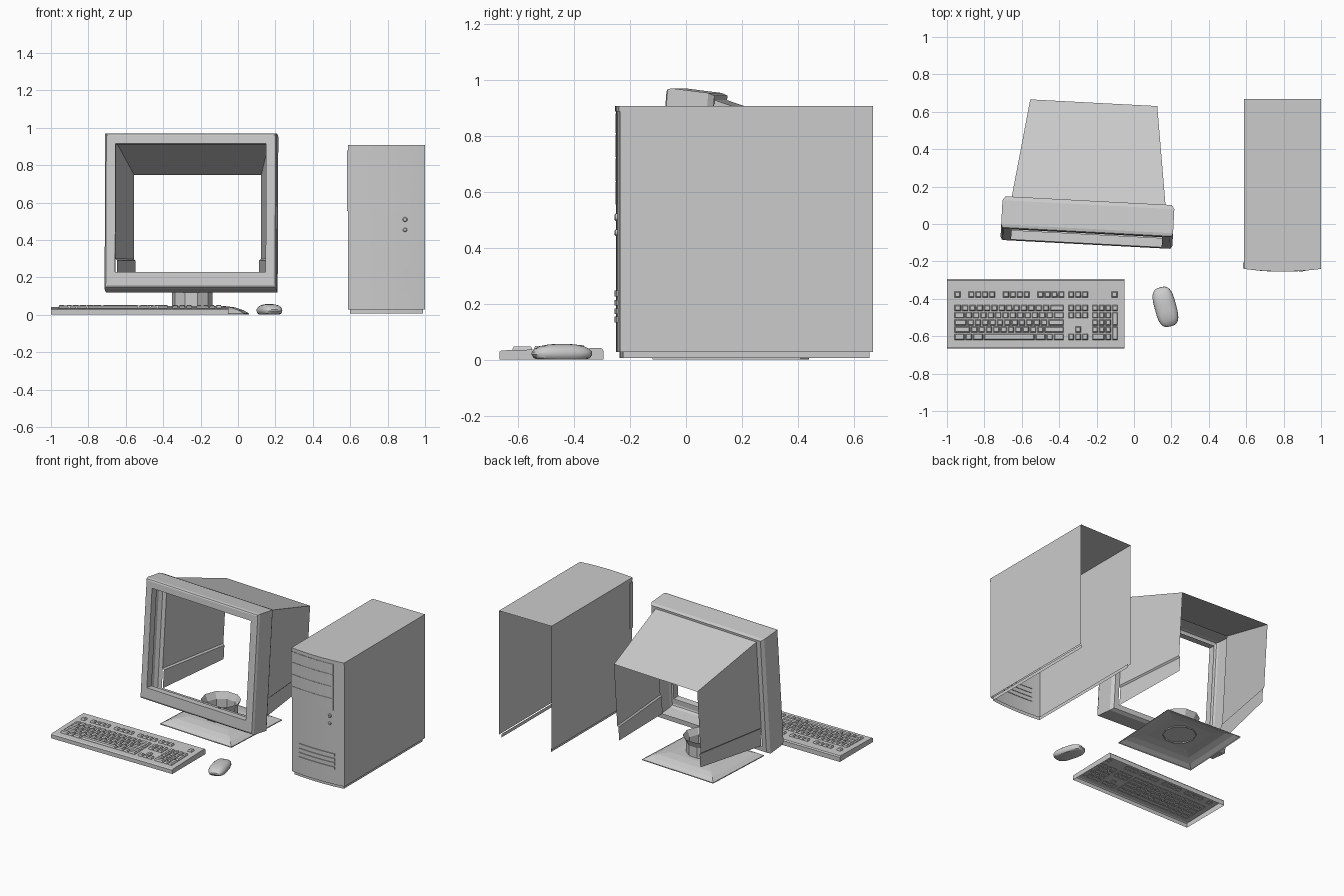
import bpy, bmesh
from math import sin, cos, pi, radians
from mathutils import Matrix, Vector

if "Cube" in bpy.data.objects:
    bpy.data.objects.remove(bpy.data.objects["Cube"])


def finish(name, bm, matrix=None, smooth=False):
    bmesh.ops.recalc_face_normals(bm, faces=bm.faces)
    me = bpy.data.meshes.new(name)
    bm.to_mesh(me)
    bm.free()
    ob = bpy.data.objects.new(name, me)
    bpy.context.collection.objects.link(ob)
    if matrix:
        ob.matrix_world = matrix
    if smooth:
        bpy.ops.object.select_all(action='DESELECT')
        ob.select_set(True)
        bpy.context.view_layer.objects.active = ob
        bpy.ops.object.shade_smooth_by_angle(angle=radians(35))
    return ob


def loft(bm, rings, closed=True, cap0=False, cap1=False):
    """Skin a series of point rings with quads."""
    vs = [[bm.verts.new(p) for p in r] for r in rings]
    n = len(vs[0])
    for a, b in zip(vs, vs[1:]):
        for i in range(n if closed else n - 1):
            j = (i + 1) % n
            bm.faces.new((a[i], a[j], b[j], b[i]))
    if cap0:
        bm.faces.new(vs[0])
    if cap1:
        bm.faces.new(vs[-1])


def circle(r, z, n, sx=1.0, sy=1.0, power=1.0):
    pts = []
    for i in range(n):
        c, s = cos(2 * pi * i / n), sin(2 * pi * i / n)
        c = abs(c) ** power * (1 if c > 0 else -1)
        s = abs(s) ** power * (1 if s > 0 else -1)
        pts.append((r * sx * c, r * sy * s, z))
    return pts


# ---- Monitor: turned slightly and tilted back, everything in its own frame
mon = (Matrix.Translation((-0.255, -0.11, 0.15))
       @ Matrix.Rotation(radians(-3), 4, 'Z') @ Matrix.Rotation(radians(-4.5), 4, 'X'))


def frame(u, w0, w1, v):
    return [(-u, v, w0), (u, v, w0), (u, v, w1), (-u, v, w1)]


# bezel ring: back lip, outer wall, rounded front edge, screen opening
bm = bmesh.new()
loft(bm, [frame(0.412, 0.03, 0.795, 0.172), frame(0.445, -0.005, 0.81, 0.172),
          frame(0.46, -0.018, 0.818, 0.15), frame(0.46, -0.01, 0.824, 0.02),
          frame(0.453, 0.0, 0.82, 0.004), frame(0.445, 0.01, 0.812, 0.0),
          frame(0.403, 0.08, 0.768, 0.0), frame(0.403, 0.08, 0.768, 0.05)])
finish("monitor_bezel", bm, mon)

# rear housing: open-backed hood with inset lower side panels
bm = bmesh.new()


def hood(u, low, top, v):
    return [(-u, v, low), (-u, v, top), (u, v, top), (u, v, low)]


loft(bm, [hood(0.412, 0.165, 0.795, 0.17), hood(0.34, 0.206, 0.656, 0.71)], closed=False)
for s in (-1, 1):
    loft(bm, [[(s * 0.412, 0.17, 0.165), (s * 0.402, 0.17, 0.155), (s * 0.402, 0.17, 0.03)],
              [(s * 0.34, 0.71, 0.206), (s * 0.331, 0.71, 0.196), (s * 0.331, 0.71, 0.10)]],
         closed=False)
finish("monitor_housing", bm, mon)

# stand: domed foot and flared ten-sided swivel cup
foot = Matrix.Translation((-0.245, 0.16, 0)) @ Matrix.Rotation(radians(-3), 4, 'Z')


def slab(inset, z):
    x, y = 0.29 - inset, 0.265 - inset
    return [(-x, -y, z), (x, -y, z), (x, y, z), (-x, y, z)]


bm = bmesh.new()
loft(bm, [slab(0, 0.002), slab(0, 0.008), slab(0.03, 0.026), slab(0.07, 0.04), slab(0.13, 0.048)],
     cap1=True)
finish("monitor_foot", bm, foot)
bm = bmesh.new()
loft(bm, [circle(0.108, 0.04, 10), circle(0.108, 0.12, 10), circle(0.13, 0.165, 10)])
finish("swivel_cup", bm, foot)

# ---- Tower case: bowed front, open back and underside
X0, X1 = 0.588, 1.0


def bow(x):
    t = (x - 0.794) / 0.206
    return -0.249 + 0.014 * t * t


def outline(z, inset=0.0):
    xs = [X0 + inset + (X1 - X0 - 2 * inset) * i / 10 for i in range(11)]
    return ([(xs[0], 0.667 - inset, z)] + [(x, bow(x) + inset, z) for x in xs]
            + [(xs[-1], 0.667 - inset, z)])


bm = bmesh.new()
loft(bm, [outline(0.03), outline(0.908)], closed=False, cap1=True)
finish("tower_case", bm)
bm = bmesh.new()
loft(bm, [outline(0.008, 0.012), outline(0.032, 0.012)], closed=False)
finish("tower_plinth", bm)


def front_strip(bm, x0, x1, z0, z1, d, n=6):
    """Raised strip that follows the bowed front."""
    xs = [x0 + (x1 - x0) * i / n for i in range(n + 1)]
    loft(bm, [[(x, bow(x) + 0.004, z0), (x, bow(x) - d, z0),
               (x, bow(x) - d, z1), (x, bow(x) + 0.004, z1)] for x in xs],
         cap0=True, cap1=True)


# drive bays, with a flange wrapping round the left edge
bm = bmesh.new()
for z0, z1 in ((0.555, 0.635), (0.64, 0.72), (0.725, 0.805), (0.81, 0.88)):
    front_strip(bm, 0.584, 0.92, z0, z1, 0.003)
loft(bm, [[(0.583, -0.238, z), (0.59, -0.238, z), (0.59, -0.205, z), (0.583, -0.205, z)]
          for z in (0.555, 0.88)], cap0=True, cap1=True)
finish("drive_bays", bm)
bm = bmesh.new()
front_strip(bm, X0, X1, 0.887, 0.908, 0.005, 10)
finish("tower_top_trim", bm)

# vent louvres
bm = bmesh.new()
for z in (0.135, 0.165, 0.195, 0.228):
    front_strip(bm, 0.65, 0.93, z, z + 0.02, 0.006)
finish("vent_louvres", bm)

# power and reset buttons
bm = bmesh.new()
for z, r in ((0.51, 0.013), (0.455, 0.011)):
    rings = [[(0.893 + x, y, z + h) for x, h, _ in circle(k * r, 0, 12)]
             for k, y in ((1, -0.235), (1, -0.251), (0.7, -0.255))]
    loft(bm, rings, cap1=True)
finish("tower_buttons", bm)

# ---- Keyboard body: wedge profile run along x
bm = bmesh.new()
prof = [(-0.665, 0.003), (-0.665, 0.03), (-0.658, 0.035), (-0.35, 0.0425),
        (-0.302, 0.043), (-0.295, 0.035), (-0.295, 0.003)]
loft(bm, [[(x, y, z) for y, z in prof] for x in (-1.0, -0.05)], closed=False, cap0=True, cap1=True)
finish("keyboard_body", bm)

# keys: tapered caps
keys = bmesh.new()
U, ROW = 0.0393, 0.0385


def key(x0, x1, y0, y1, gap=0.003):
    base = 0.035 + (0.5 * (y0 + y1) + 0.665) * 0.025
    rings = []
    for g, z in ((gap, base - 0.003), (gap + 0.001, base + 0.005), (gap + 0.005, base + 0.012)):
        rings.append([(x0 + g, y0 + g, z), (x1 - g, y0 + g, z),
                      (x1 - g, y1 - g, z), (x0 + g, y1 - g, z)])
    loft(keys, rings, cap1=True)


def row_y(r):
    y = -0.43 - r * ROW
    return y - ROW, y


# main block, widths in key units
layout = [[1] * 13 + [2], [1.5] + [1] * 12 + [1.5], [1.75] + [1] * 11 + [2.25],
          [2.25] + [1] * 10 + [2.75], [1.5, 1, 1.5, 7, 1.5, 1, 1.5]]
for r, widths in enumerate(layout):
    x = -0.962
    for w in widths:
        key(x, x + w * U, *row_y(r))
        x += w * U
# function row
for start, count in ((-0.962, 1), (-0.888, 4), (-0.703, 4), (-0.518, 4), (-0.354, 3), (-0.123, 1)):
    for i in range(count):
        key(start + i * 0.037, start + (i + 1) * 0.037, -0.396, -0.358)
# navigation and arrow keys
for i, r in [(i, r) for i in range(3) for r in (0, 1)] + [(1, 3), (0, 4), (1, 4), (2, 4)]:
    key(-0.354 + i * 0.037, -0.317 + i * 0.037, *row_y(r))
# number pad: column, row, width, height
pad = [(c, r, 1, 1) for r in range(4) for c in range(4 if r == 0 else 3)]
pad += [(3, 1, 1, 2), (3, 3, 1, 2), (0, 4, 2, 1), (2, 4, 1, 1)]
for c, r, w, h in pad:
    x = -0.226 + c * 0.0355
    key(x, x + w * 0.0355, row_y(r + h - 1)[0], row_y(r)[1])
finish("keyboard_keys", keys)

# ---- Mouse: rounded-rectangle rings rising to a soft dome
bm = bmesh.new()
loft(bm, [circle(k, z, 32, 0.058, 0.108, 0.65) for k, z in
          ((0.82, 0.003), (0.93, 0.008), (1.0, 0.02), (0.99, 0.03), (0.9, 0.041),
           (0.72, 0.05), (0.45, 0.056), (0.2, 0.058))], cap0=True, cap1=True)
finish("mouse", bm, Matrix.Translation((0.168, -0.443, 0)) @ Matrix.Rotation(radians(15), 4, 'Z'),
       smooth=True)
